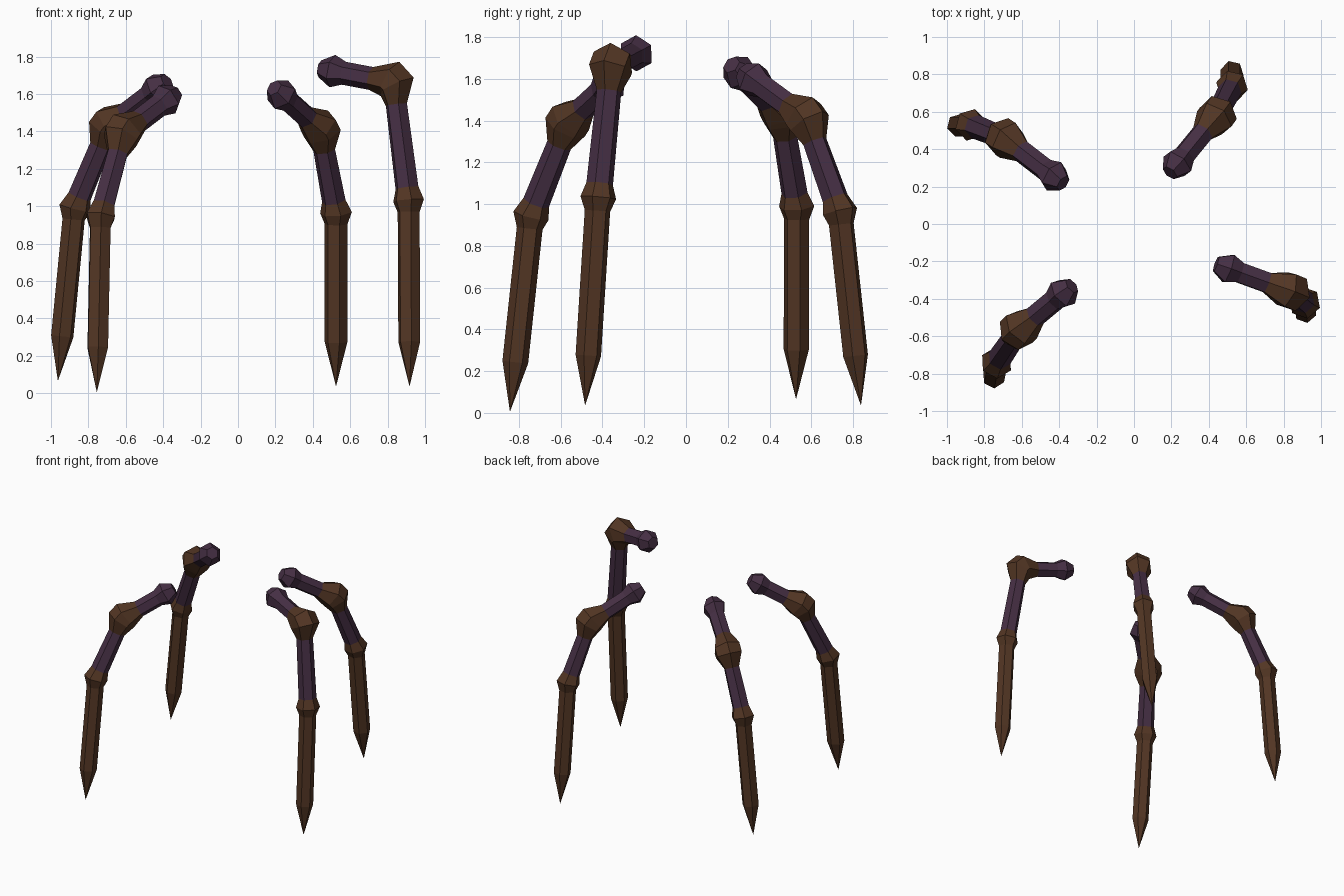
import bpy, bmesh, math
from mathutils import Vector

cube = bpy.data.objects.get("Cube")
if cube:
    bpy.data.objects.remove(cube, do_unlink=True)


def make_material(name, color):
    mat = bpy.data.materials.new(name)
    mat.use_nodes = True
    mat.diffuse_color = (*color, 1)
    mat.node_tree.nodes["Principled BSDF"].inputs["Base Color"].default_value = (*color, 1)
    return mat


BROWN = make_material("dark brown", (0.085, 0.036, 0.017))
PURPLE = make_material("dusky purple", (0.060, 0.028, 0.057))
SIDES = 6


def loft(name, rings, side, mat, cap_start=False, cap_end=False):
    """Six-sided tube through (centre, axis, radius) rings; radius 0 is a point."""
    bm = bmesh.new()
    loops = []
    for centre, axis, radius in rings:
        if radius == 0:
            loops.append([bm.verts.new(centre)] * SIDES)
            continue
        axis = axis.normalized()
        u = side.cross(axis).normalized()      # lies in the plane of the leg
        v = axis.cross(u)
        loops.append([bm.verts.new(centre + radius * (math.cos(a) * u + math.sin(a) * v))
                      for a in (math.tau * i / SIDES for i in range(SIDES))])
    for a, b in zip(loops, loops[1:]):
        for i in range(SIDES):
            j = (i + 1) % SIDES
            # dict.fromkeys merges the repeated corner at a point
            bm.faces.new(list(dict.fromkeys((a[i], a[j], b[j], b[i]))))
    if cap_start:
        bm.faces.new(loops[0][::-1])
    if cap_end:
        bm.faces.new(loops[-1])
    bmesh.ops.recalc_face_normals(bm, faces=bm.faces)
    mesh = bpy.data.meshes.new(name)
    bm.to_mesh(mesh)
    bm.free()
    mesh.materials.append(mat)
    obj = bpy.data.objects.new(name, mesh)
    bpy.context.collection.objects.link(obj)


def build_leg(name, hip, knee, ankle, tip):
    hip, knee, ankle, tip = map(Vector, (hip, knee, ankle, tip))
    d1 = (knee - hip).normalized()
    d2 = (ankle - knee).normalized()
    d3 = (tip - ankle).normalized()
    bend = (d1 + d2).normalized()
    side = d1.cross(d2).normalized()

    # Rings shared by neighbouring parts
    arm_end = (knee - d1 * 0.13, d1, 0.062)
    thigh_start = (knee + d2 * 0.12, d2, 0.060)
    thigh_end = (ankle - d2 * 0.068, d2, 0.065)

    # Upper arm with its faceted hip joint
    loft(name + "_upper_arm", [
        (hip - d1 * 0.072, d1, 0.046),
        (hip, d1, 0.088),
        (hip + d1 * 0.066, d1, 0.062),
        arm_end], side, PURPLE, cap_start=True)

    # Bulging knee
    loft(name + "_knee", [
        arm_end,
        (knee - bend * 0.027, d1 + bend, 0.105),
        (knee + bend * 0.027, bend + d2, 0.105),
        thigh_start], side, BROWN)

    # Thigh
    loft(name + "_thigh", [thigh_start, thigh_end], side, PURPLE)

    # Ankle collar and pointed shin
    loft(name + "_spike", [
        thigh_end,
        (ankle, d2 + d3, 0.087),
        (ankle + d3 * 0.062, d3, 0.062),
        (tip - d3 * 0.24, d3, 0.062),
        (tip, d3, 0)], side, BROWN)


# Each leg: hip, knee, ankle, tip
build_leg("front_right", (-0.38, -0.37, 1.57), (-0.615, -0.565, 1.39),
          (-0.735, -0.742, 0.945), (-0.755, -0.843, 0.005))
build_leg("front_left", (0.505, -0.238, 1.722), (0.832, -0.357, 1.66),
          (0.912, -0.42, 1.03), (0.917, -0.483, 0.035))
build_leg("back_left", (0.232, 0.322, 1.597), (0.44, 0.577, 1.41),
          (0.524, 0.737, 0.965), (0.524, 0.838, 0.035))
build_leg("back_right", (-0.428, 0.255, 1.63), (-0.69, 0.457, 1.43),
          (-0.873, 0.53, 0.99), (-0.963, 0.527, 0.065))
